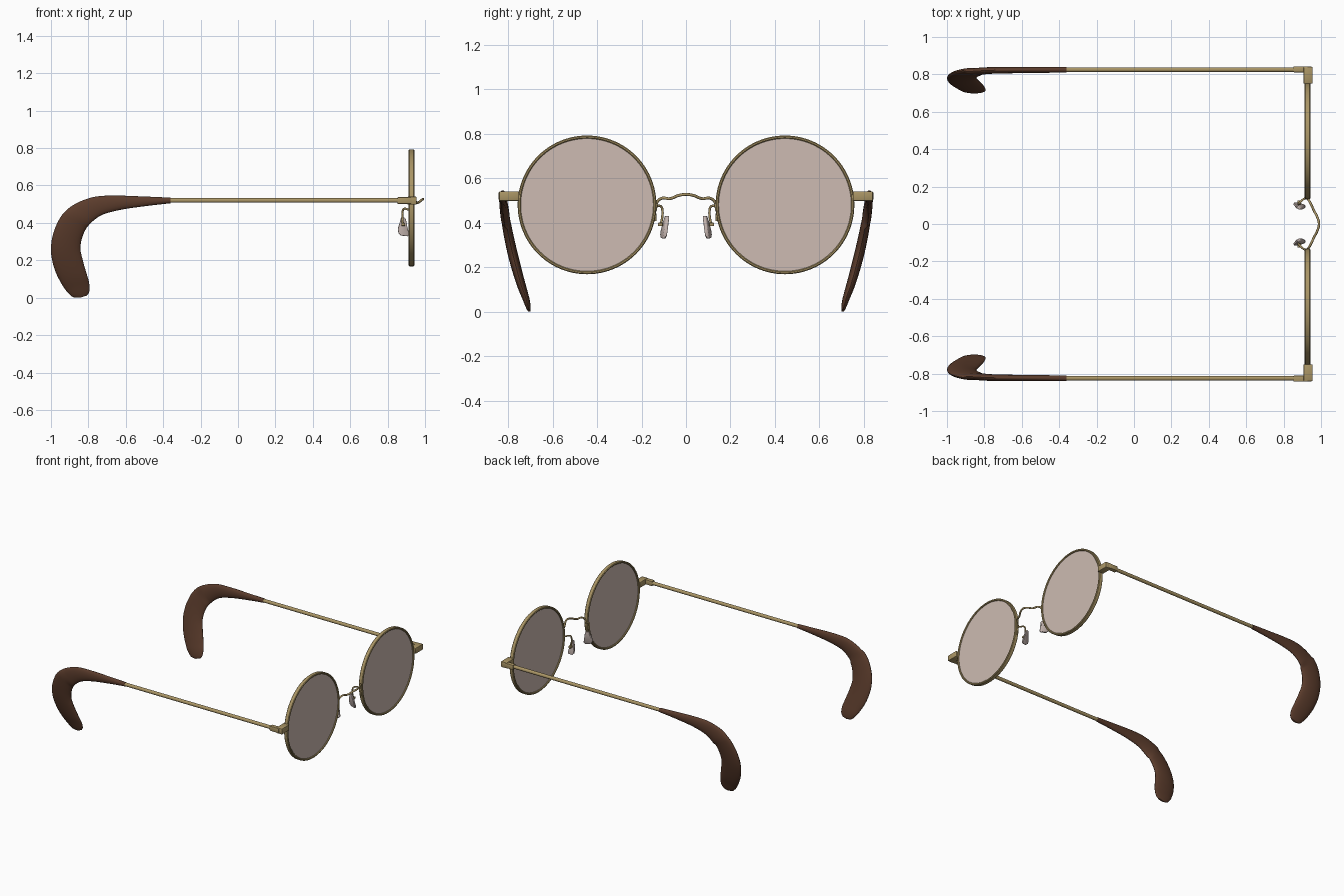
import bpy, bmesh, math
from mathutils import Vector, Matrix

if "Cube" in bpy.data.objects:
    bpy.data.objects.remove(bpy.data.objects["Cube"])


def material(name, rgb):
    m = bpy.data.materials.new(name)
    m.diffuse_color = (*rgb, 1)
    m.use_nodes = True
    m.node_tree.nodes["Principled BSDF"].inputs["Base Color"].default_value = m.diffuse_color
    return m


GOLD = material("antique gold", (0.40, 0.30, 0.13))
BROWN = material("brown acetate", (0.105, 0.045, 0.025))
TINT = material("tinted lens", (0.61, 0.50, 0.445))
PAD = material("clear pad", (0.54, 0.45, 0.42))


def finish(name, bm, mat, angle=40):
    """Turn a bmesh into an object mirrored across the XZ plane."""
    bmesh.ops.recalc_face_normals(bm, faces=bm.faces)
    me = bpy.data.meshes.new(name)
    bm.to_mesh(me)
    bm.free()
    me.materials.append(mat)
    me.shade_smooth()
    me.set_sharp_from_angle(angle=math.radians(angle))
    ob = bpy.data.objects.new(name, me)
    bpy.context.collection.objects.link(ob)
    mod = ob.modifiers.new("Mirror", 'MIRROR')
    mod.use_axis = (False, True, False)
    mod.use_mirror_merge = False
    return ob


def loft(name, rings, mat, wrap=False):
    bm = bmesh.new()
    vs = [[bm.verts.new(p) for p in r] for r in rings]
    n = len(vs[0])
    for i in range(len(vs) - (0 if wrap else 1)):
        a, b = vs[i], vs[(i + 1) % len(vs)]
        for j in range(n):
            k = (j + 1) % n
            bm.faces.new((a[j], a[k], b[k], b[j]))
    if not wrap:
        bm.faces.new(vs[0])
        bm.faces.new(vs[-1])
    return finish(name, bm, mat)


def box(name, lo, hi, mat, bevel):
    bm = bmesh.new()
    lo, hi = Vector(lo), Vector(hi)
    bmesh.ops.create_cube(bm, size=1, matrix=Matrix.Translation((lo + hi) / 2)
                          @ Matrix.Diagonal((*(hi - lo), 1)))
    bmesh.ops.bevel(bm, geom=bm.edges[:], offset=bevel, segments=2,
                    profile=0.5, affect='EDGES')
    return finish(name, bm, mat, 30)


def wire(name, paths, radius, mat):
    cu = bpy.data.curves.new(name, 'CURVE')
    cu.dimensions = '3D'
    cu.bevel_depth = radius
    cu.bevel_resolution = 3
    cu.resolution_u = 8
    cu.use_fill_caps = True
    for path in paths:
        sp = cu.splines.new('BEZIER')
        sp.bezier_points.add(len(path) - 1)
        for bp, p in zip(sp.bezier_points, path):
            bp.co = p
            bp.handle_left_type = bp.handle_right_type = 'AUTO'
    cu.materials.append(mat)
    ob = bpy.data.objects.new(name, cu)
    bpy.context.collection.objects.link(ob)
    return ob


def flip(path):
    return [(x, -y, z) for x, y, z in path]


# Round rims: a small rounded section swept around the lens axis
CY, CZ = 0.445, 0.48
section = [(.912, .302), (.912, .308), (.916, .312), (.939, .312),
           (.943, .308), (.943, .302), (.939, .298), (.916, .298)]
STEPS = 96
rings = []
for i in range(STEPS):
    a = 2 * math.pi * i / STEPS
    rings.append([(x, CY + r * math.cos(a), CZ + r * math.sin(a)) for x, r in section])
loft("rims", rings, GOLD, wrap=True)

# Flat lenses
bm = bmesh.new()
bmesh.ops.create_cone(bm, cap_ends=True, segments=STEPS, radius1=.303, radius2=.303, depth=.014,
                      matrix=Matrix.Translation((.928, CY, CZ)) @ Matrix.Rotation(math.pi / 2, 4, 'Y'))
finish("lenses", bm, TINT)

# Corner end pieces and hinges
box("end_pieces", (.906, .75, .497), (.955, .841, .541), GOLD, .006)
box("hinges", (.852, .811, .501), (.93, .843, .538), GOLD, .005)

# Temple rods
rod = [(-.40, .825, .52), (.87, .825, .52)]
wire("temple_rods", [rod, flip(rod)], .013, GOLD)

# Bridge wire
half = [(.928, .137, .455), (.933, .130, .492), (.945, .108, .510),
        (.962, .072, .508), (.981, .034, .522)]
wire("bridge", [half + [(.989, 0, .527)] + flip(half)[::-1]], .0065, GOLD)

# Nose pad arms
arm = [(.926, .137, .408), (.922, .138, .462), (.905, .132, .473),
       (.884, .112, .472), (.880, .106, .455), (.881, .112, .392)]
wire("nose_pad_arms", [arm, flip(arm)], .0055, GOLD)

# Nose pad mounts
box("nose_pad_mounts", (.873, .104, .384), (.893, .126, .400), GOLD, .003)

# Nose pads: rounded outline, sheared to splay down and backwards
outline = [(.872, .430), (.889, .430), (.898, .418), (.906, .376), (.916, .338),
           (.907, .328), (.872, .332), (.858, .345), (.854, .368), (.864, .400)]


def pad_y(x, z):
    return .096 - .2 * (z - .38) - .3 * (x - .88)


bm = bmesh.new()
lo, hi = [[bm.verts.new((x, pad_y(x, z) + d, z)) for x, z in outline] for d in (-.008, .008)]
caps = [bm.faces.new(lo), bm.faces.new(hi)]
for j in range(len(outline)):
    k = (j + 1) % len(outline)
    bm.faces.new((lo[j], lo[k], hi[k], hi[j]))
bmesh.ops.bevel(bm, geom=list({e for f in caps for e in f.edges}), offset=.004,
                segments=2, profile=0.5, affect='EDGES')
finish("nose_pads", bm, PAD, 50)

# Curved ear tips: x, y, z, half width in profile, half thickness
keys = [Vector(k) for k in (
    (-.36, .825, .520, .015, .015), (-.50, .824, .515, .026, .016),
    (-.65, .823, .506, .040, .017), (-.765, .821, .484, .055, .018),
    (-.862, .812, .422, .072, .020), (-.908, .797, .340, .077, .022),
    (-.921, .778, .255, .079, .023), (-.905, .757, .175, .079, .022),
    (-.879, .737, .108, .073, .020), (-.855, .720, .058, .064, .016),
    (-.838, .710, .022, .048, .011), (-.832, .706, .004, .024, .006))]


def spline(keys, sub):
    """Catmull-Rom points through the keys."""
    out = []
    for i in range(len(keys) - 1):
        p0, p1, p2, p3 = (keys[min(max(i + d, 0), len(keys) - 1)] for d in (-1, 0, 1, 2))
        for s in range(sub):
            t = s / sub
            out.append(.5 * (2 * p1 + (p2 - p0) * t + (2 * p0 - 5 * p1 + 4 * p2 - p3) * t * t
                             + (3 * p1 - p0 - 3 * p2 + p3) * t ** 3))
    return out + [keys[-1]]


pts = spline(keys, 5)
rings = []
for i, p in enumerate(pts):
    q = pts[min(i + 1, len(pts) - 1)] - pts[max(i - 1, 0)]
    nrm = Vector((-q[2], 0, q[0])).normalized()
    slope = q[1] / q[2] if abs(q[2]) > abs(q[0]) else 0    # lean rings with the blade
    ring = []
    for j in range(24):
        a = 2 * math.pi * j / 24
        off = nrm * (p[3] * math.cos(a))
        ring.append((p[0] + off.x, p[1] + p[4] * math.sin(a) + slope * off.z, max(p[2] + off.z, 0)))
    rings.append(ring)
loft("ear_tips", rings, BROWN)
